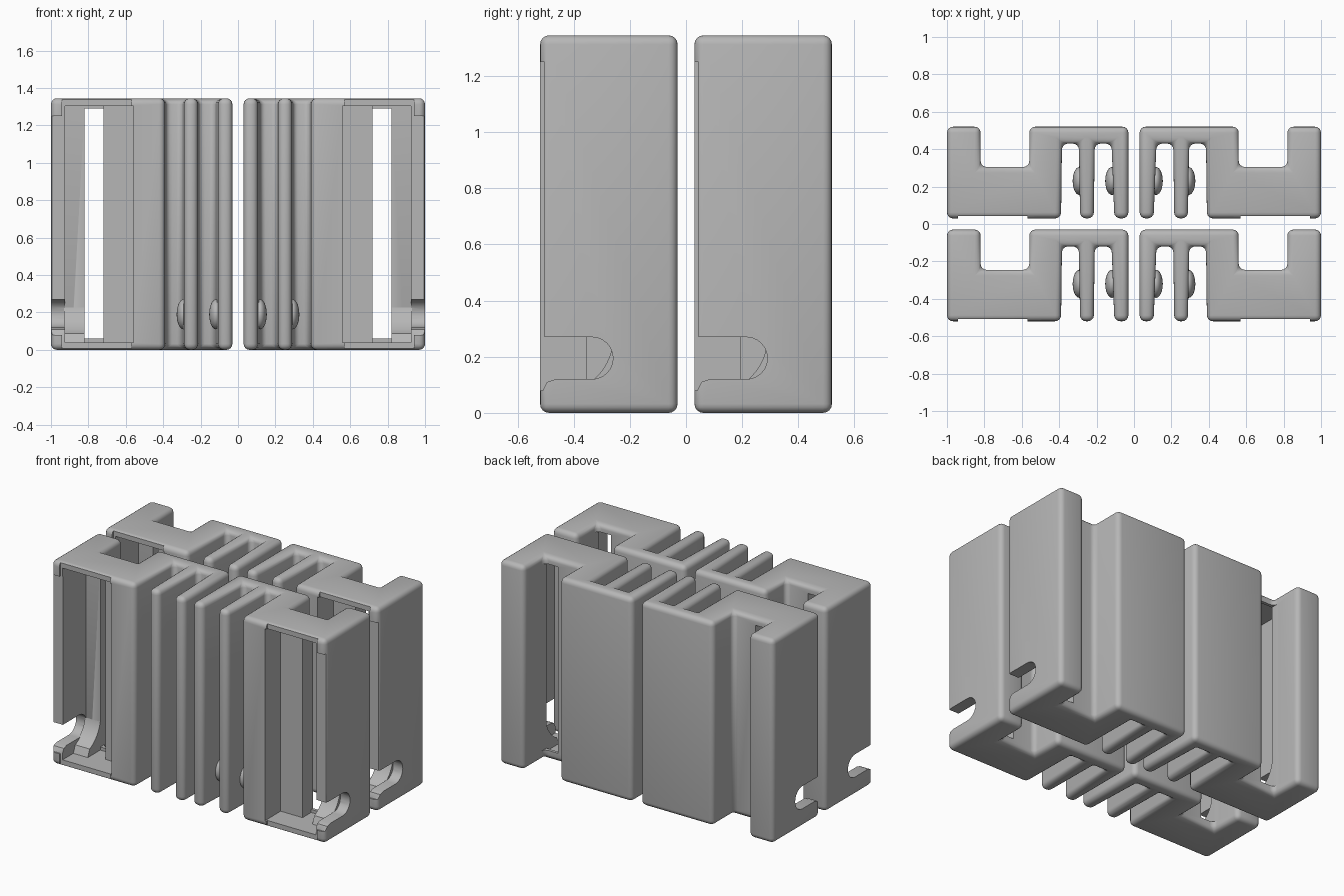
import bpy, bmesh, math
from mathutils import Matrix, Vector

if "Cube" in bpy.data.objects:
    bpy.data.objects.remove(bpy.data.objects["Cube"])

HEIGHT = 1.345
ROW_STEP = 0.55

grey = bpy.data.materials.new("plain grey")
grey.use_nodes = True
colour = (0.47, 0.47, 0.47, 1)
grey.diffuse_color = colour
grey.node_tree.nodes["Principled BSDF"].inputs["Base Color"].default_value = colour


def prism(name, points, low, high, axis="z"):
    """Extrude a closed outline: (x, y) along z, or (y, z) along x."""
    bm = bmesh.new()
    if axis == "z":
        verts = [bm.verts.new((a, b, low)) for a, b in points]
        step = Vector((0, 0, high - low))
    else:
        verts = [bm.verts.new((low, a, b)) for a, b in points]
        step = Vector((high - low, 0, 0))
    face = bm.faces.new(verts)
    moved = bmesh.ops.extrude_face_region(bm, geom=[face])["geom"]
    bmesh.ops.translate(bm, vec=step, verts=[g for g in moved if isinstance(g, bmesh.types.BMVert)])
    bmesh.ops.recalc_face_normals(bm, faces=bm.faces)
    mesh = bpy.data.meshes.new(name)
    bm.to_mesh(mesh)
    bm.free()
    obj = bpy.data.objects.new(name, mesh)
    bpy.context.collection.objects.link(obj)
    return obj


def box(name, x0, x1, y0, y1, z0, z1):
    return prism(name, [(x0, y0), (x1, y0), (x1, y1), (x0, y1)], z0, z1)


def apply_modifiers(obj):
    bpy.context.view_layer.update()
    graph = bpy.context.evaluated_depsgraph_get()
    mesh = bpy.data.meshes.new_from_object(obj.evaluated_get(graph))
    obj.modifiers.clear()
    obj.data = mesh


def bevel(obj, width, segments=4):
    mod = obj.modifiers.new("round", "BEVEL")
    mod.width, mod.segments = width, segments
    mod.limit_method = "ANGLE"
    mod.angle_limit = math.radians(30)
    apply_modifiers(obj)


def cut(obj, cutter):
    mod = obj.modifiers.new("cut", "BOOLEAN")
    mod.operation, mod.solver, mod.object = "DIFFERENCE", "EXACT", cutter
    apply_modifiers(obj)
    bpy.data.objects.remove(cutter)


def arc(cy, cz, radius, start, end, steps=12):
    angles = [math.radians(start + (end - start) * i / steps) for i in range(steps + 1)]
    return [(cy + radius * math.cos(a), cz + radius * math.sin(a)) for a in angles]


# Housing: back wall, two fins, front column, grooved outer leg
outline = [
    (0.03, -0.03), (0.03, -0.52), (0.105, -0.52), (0.12, -0.12),
    (0.21, -0.12), (0.215, -0.52), (0.288, -0.52), (0.295, -0.12),
    (0.385, -0.12), (0.39, -0.52), (1.0, -0.52), (1.0, -0.03),
    (0.82, -0.03), (0.82, -0.245), (0.56, -0.245), (0.56, -0.03),
]
housing = prism("housing", outline, 0, HEIGHT)
bevel(housing, 0.032)

# Front cavity with a thicker rear wall beside the column
cavity = [(0.56, -0.7), (0.925, -0.7), (0.925, -0.265),
          (0.72, -0.265), (0.72, -0.355), (0.56, -0.355)]
cut(housing, prism("cavity_cutter", cavity, 0.04, 1.305))

# Tall window from the cavity to the rear groove
cut(housing, box("window_cutter", 0.72, 0.82, -0.3, -0.2, 0.06, 1.29))

# Plates and side wall sit slightly behind the corner lugs
cut(housing, box("plate_cutter", 0.57, 0.94, -0.7, -0.508, -0.1, 1.5))
cut(housing, box("wall_cutter", 0.9, 1.1, -0.7, -0.505, 0.2, 1.25))

# Hook slot through the side wall, open to the front
slot = [(-0.7, 0.27)] + [(-0.7, 0.08), (-0.51, 0.08), (-0.495, 0.11), (-0.465, 0.12)]
slot += arc(-0.335, 0.195, 0.075, -90, 90) + [(-0.5, 0.27)]
cut(housing, prism("hook_cutter", slot, 0.88, 1.1, "x"))

# Curved ramp leading into the hook
ramp = arc(-0.46, 0.27, 0.2, 0, -65) + [(-0.4, 0.03), (-0.24, 0.03), (-0.24, 0.27)]
ramp_part = prism("hook_ramp", ramp, 0.82, 0.93, "x")

# Small round grip bump on the side of each fin
bumps = []
for x in (0.118, 0.292):
    bm = bmesh.new()
    bmesh.ops.create_uvsphere(bm, u_segments=24, v_segments=14, radius=1)
    bmesh.ops.transform(bm, verts=bm.verts, matrix=(
        Matrix.Translation((x, -0.32, 0.19)) @ Matrix.Diagonal((0.036, 0.075, 0.08, 1))))
    mesh = bpy.data.meshes.new("fin_bump")
    bm.to_mesh(mesh)
    bm.free()
    bump = bpy.data.objects.new("fin_bump", mesh)
    bpy.context.collection.objects.link(bump)
    bumps.append(bump)

# Mirror each part to the other side and repeat it in the back row
parts = [housing, ramp_part] + bumps
finished = []
for part in parts:
    part.data.materials.clear()
    part.data.materials.append(grey)
    mirrored = part.data.copy()
    mirrored.transform(Matrix.Diagonal((-1, 1, 1, 1)))
    mirrored.flip_normals()
    base = part.name.split(".")[0]
    for side, mesh in (("left", part.data), ("right", mirrored)):
        for row, shift in (("front", 0), ("back", ROW_STEP)):
            obj = bpy.data.objects.new(f"{row}_{side}_{base}", mesh.copy())
            obj.location.y = shift
            bpy.context.collection.objects.link(obj)
            finished.append(obj)
for part in parts:
    bpy.data.objects.remove(part)

# Smooth the rounded edges, keep the cut edges crisp
bpy.ops.object.select_all(action="DESELECT")
for obj in finished:
    obj.select_set(True)
bpy.context.view_layer.objects.active = finished[0]
bpy.ops.object.shade_smooth_by_angle(angle=math.radians(35))
